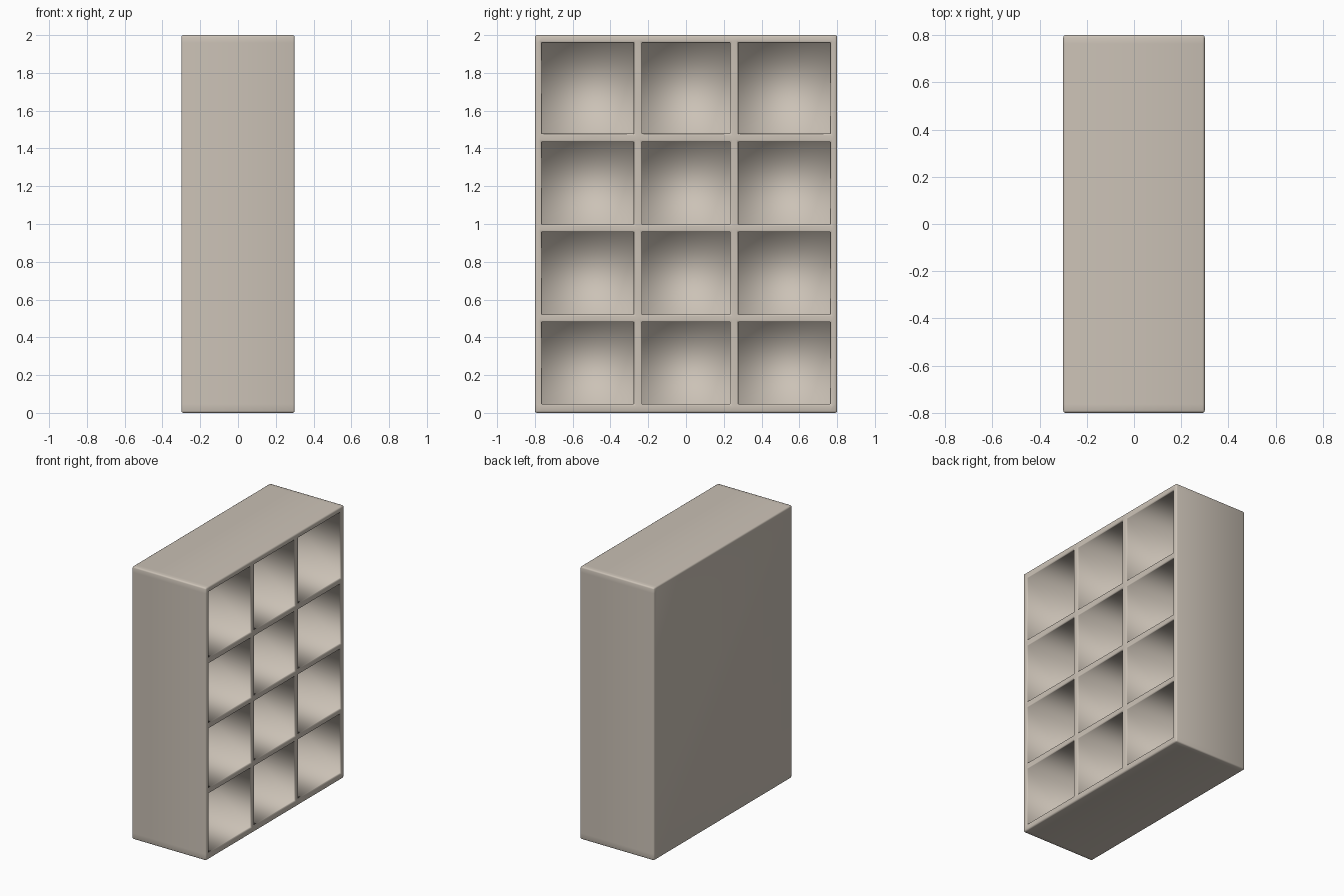
import bpy, bmesh
from mathutils import Vector

if "Cube" in bpy.data.objects:
    bpy.data.objects.remove(bpy.data.objects["Cube"])

FRONT, BACK, CELL_BACK = 0.30, -0.30, -0.26
Y = [-0.80, -0.763, -0.277, -0.233, 0.233, 0.277, 0.763, 0.80]
Z = [0.0, 0.047, 0.48, 0.521, 0.957, 0.998, 1.434, 1.478, 1.959, 2.0]

bm = bmesh.new()


def quad(*pts):
    bm.faces.new([bm.verts.new(Vector(p)) for p in pts])


def tube(x0, x1, ring):
    """Walls running in depth along a closed ring of (y, z) points."""
    for (ya, za), (yb, zb) in zip(ring, ring[1:] + ring[:1]):
        quad((x0, ya, za), (x0, yb, zb), (x1, yb, zb), (x1, ya, za))


# Front rim grid and the recessed compartments
for i in range(len(Y) - 1):
    for j in range(len(Z) - 1):
        ring = [(Y[i], Z[j]), (Y[i + 1], Z[j]),
                (Y[i + 1], Z[j + 1]), (Y[i], Z[j + 1])]
        is_cell = i % 2 == 1 and j % 2 == 1
        if is_cell:
            tube(FRONT, CELL_BACK, ring)
        x = CELL_BACK if is_cell else FRONT
        quad(*[(x, y, z) for y, z in ring])

# Outer sides, top, bottom and back panel
outline = ([(y, Z[0]) for y in Y[:-1]] + [(Y[-1], z) for z in Z[:-1]]
           + [(y, Z[-1]) for y in Y[:0:-1]] + [(Y[0], z) for z in Z[:0:-1]])
tube(FRONT, BACK, outline)
quad(*[(BACK, y, z) for y, z in outline])

bmesh.ops.remove_doubles(bm, verts=bm.verts[:], dist=1e-4)
bmesh.ops.recalc_face_normals(bm, faces=bm.faces[:])

# Soften every outward edge
convex = [e for e in bm.edges if e.is_manifold and e.calc_face_angle_signed() > 0.5]
bmesh.ops.bevel(bm, geom=convex, offset=0.01, offset_type='OFFSET', segments=2,
                profile=0.5, affect='EDGES', clamp_overlap=True)
for f in bm.faces:
    f.smooth = True

mesh = bpy.data.meshes.new("shelf_unit")
bm.to_mesh(mesh)
bm.free()

mat = bpy.data.materials.new("warm_grey_beige")
mat.diffuse_color = (0.60, 0.54, 0.47, 1.0)
mat.use_nodes = True
mat.node_tree.nodes["Principled BSDF"].inputs["Base Color"].default_value = mat.diffuse_color
mesh.materials.append(mat)
shelf = bpy.data.objects.new("shelf_unit", mesh)
bpy.context.collection.objects.link(shelf)
